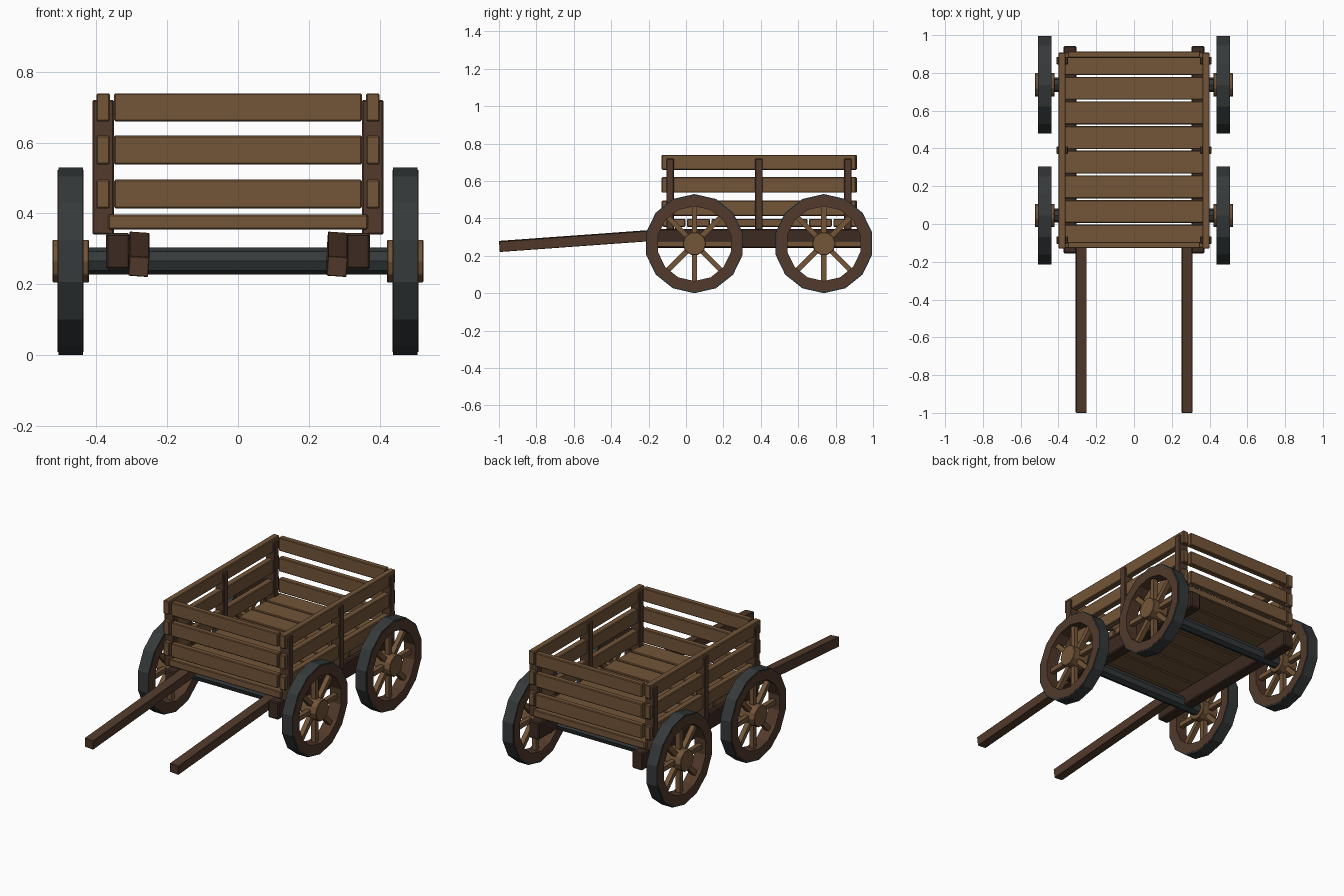
import bpy, bmesh
from math import pi, cos, sin, atan2, hypot, radians
from mathutils import Matrix

if "Cube" in bpy.data.objects:
    bpy.data.objects.remove(bpy.data.objects["Cube"])


def material(name, rgb):
    m = bpy.data.materials.new(name)
    m.diffuse_color = (*rgb, 1)
    m.use_nodes = True
    m.node_tree.nodes["Principled BSDF"].inputs["Base Color"].default_value = m.diffuse_color
    return m


PLANK = material("plank_wood", (0.17, 0.09, 0.04))
DARK = material("dark_wood", (0.085, 0.042, 0.024))
BEAM = material("beam_wood", (0.045, 0.023, 0.016))
IRON = material("iron", (0.035, 0.041, 0.042))


def finish(name, bm, mat, bevel=0.0):
    bmesh.ops.recalc_face_normals(bm, faces=bm.faces)
    me = bpy.data.meshes.new(name)
    bm.to_mesh(me)
    bm.free()
    me.materials.append(mat)
    ob = bpy.data.objects.new(name, me)
    bpy.context.collection.objects.link(ob)
    if bevel:
        mod = ob.modifiers.new("bevel", 'BEVEL')
        mod.width = bevel
        mod.segments = 1
    return ob


def box(name, x, y, z, mat, bevel=0.004):
    """Box from (min, max) ranges."""
    bm = bmesh.new()
    size = [r[1] - r[0] for r in (x, y, z)]
    mid = [(r[1] + r[0]) / 2 for r in (x, y, z)]
    bmesh.ops.create_cube(bm, size=1, matrix=Matrix.Translation(mid) @ Matrix.Diagonal((*size, 1)))
    return finish(name, bm, mat, bevel)


def cylinder_x(name, x0, x1, y, z, r, n, mat, bevel=0.0):
    """Cylinder lying along x."""
    bm = bmesh.new()
    mtx = Matrix.Translation(((x0 + x1) / 2, y, z)) @ Matrix.Rotation(pi / 2, 4, 'Y')
    bmesh.ops.create_cone(bm, cap_ends=True, segments=n, radius1=r, radius2=r,
                          depth=abs(x1 - x0), matrix=mtx)
    return finish(name, bm, mat, bevel)


def ring_x(name, x0, x1, y, z, r_in, r_out, n, mat):
    """Square-section ring around an x axis, one vertex at the top."""
    bm = bmesh.new()
    loops = []
    for i in range(n):
        a = pi / 2 + 2 * pi * i / n
        loops.append([bm.verts.new((x, y + r * cos(a), z + r * sin(a)))
                      for x, r in ((x0, r_in), (x1, r_in), (x1, r_out), (x0, r_out))])
    for i in range(n):
        a, b = loops[i], loops[(i + 1) % n]
        for k in range(4):
            bm.faces.new((a[k], a[(k + 1) % 4], b[(k + 1) % 4], b[k]))
    return finish(name, bm, mat)


def spokes(name, x, y, z, r0, r1, w, n, mat):
    bm = bmesh.new()
    for i in range(n):
        mtx = (Matrix.Translation((x, y, z)) @ Matrix.Rotation(2 * pi * i / n, 4, 'X')
               @ Matrix.Translation((0, 0, (r0 + r1) / 2)) @ Matrix.Diagonal((w, w, r1 - r0, 1)))
        bmesh.ops.create_cube(bm, size=1, matrix=mtx)
    return finish(name, bm, mat)


# Wheels and axles
WZ, WR, N = 0.265, 0.265, 14
for end, wy in (("front", 0.045), ("rear", 0.737)):
    cylinder_x(end + "_axle", -0.43, 0.43, wy, WZ, 0.038, 8, IRON)
    for side, s in (("left", -1), ("right", 1)):
        tag = f"{end}_{side}_"
        ring_x(tag + "tyre", s * 0.438, s * 0.507, wy, WZ, 0.25, WR, N, IRON)
        ring_x(tag + "rim", s * 0.436, s * 0.509, wy, WZ, 0.2, 0.257, N, DARK)
        spokes(tag + "spokes", s * 0.472, wy, WZ, 0.03, 0.205, 0.028, 8, PLANK)
        cylinder_x(tag + "hub", s * 0.42, s * 0.524, wy, WZ, 0.063, 10, PLANK, 0.003)

# Floor planks
count, y0, y1, gap = 8, -0.125, 0.91, 0.009
pitch = (y1 - y0 + gap) / count
for i in range(count):
    y = y0 + i * pitch
    box(f"floor_plank_{i + 1}", (-0.367, 0.367), (y, y + pitch - gap), (0.355, 0.397), PLANK)

# Slat walls
for i, (z0, z1) in enumerate(((0.414, 0.495), (0.538, 0.62), (0.66, 0.739)), 1):
    box(f"front_slat_{i}", (-0.35, 0.35), (-0.128, -0.094), (z0, z1), PLANK)
    box(f"rear_slat_{i}", (-0.35, 0.35), (0.88, 0.914), (z0, z1), PLANK)
    for side, s in (("left", -1), ("right", 1)):
        x = sorted((s * 0.362, s * 0.4))
        box(f"{side}_slat_{i}", x, (-0.13, 0.907), (z0, z1), PLANK)

for side, s in (("left", -1), ("right", 1)):
    # Side posts
    for i, py in enumerate((-0.085, 0.39, 0.865), 1):
        box(f"{side}_post_{i}", sorted((s * 0.35, s * 0.411)), (py - 0.02, py + 0.02),
            (0.34, 0.72), DARK)
    # Chassis beam
    box(f"{side}_beam", sorted((s * 0.305, s * 0.373)), (-0.155, 0.943), (0.242, 0.344), BEAM, 0.006)
    # Sloping pull shaft
    dy, dz = 0.96, 0.069
    length = hypot(dy, dz)
    shaft = box(f"{side}_shaft", (-0.028, 0.028), (0, length), (-0.028, 0.028), DARK, 0.002)
    shaft.matrix_world = (Matrix.Translation((s * 0.28, -0.998, 0.25))
                          @ Matrix.Rotation(atan2(dz, dy), 4, 'X')
                          @ Matrix.Rotation(radians(4), 4, 'Y'))
